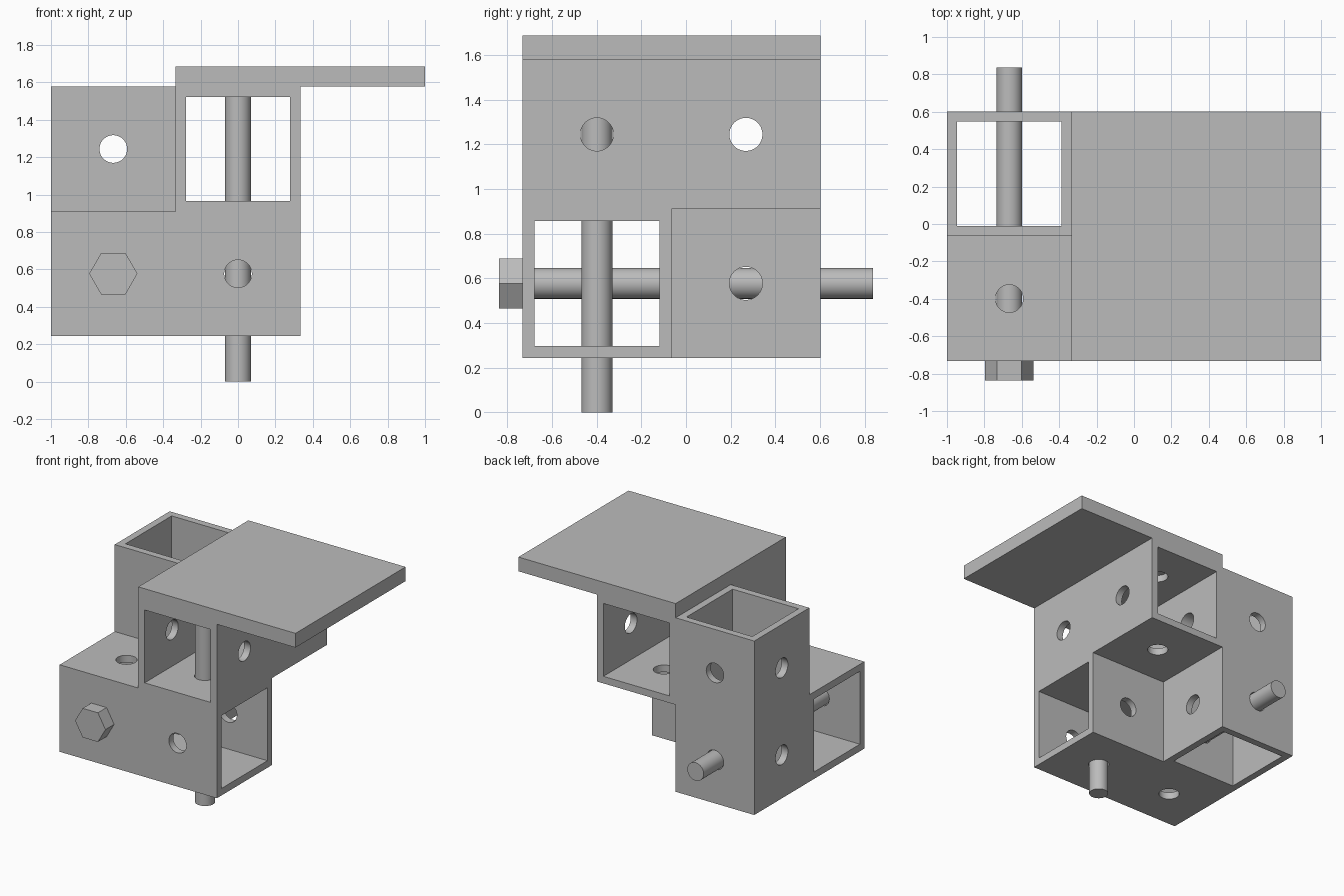
import bpy
import math
from mathutils import Vector

old = bpy.data.objects.get("Cube")
if old:
    bpy.data.objects.remove(old, do_unlink=True)

# One plain grey for everything
GREY = (0.5, 0.5, 0.5, 1)
steel = bpy.data.materials.new("grey steel")
steel.use_nodes = True
steel.diffuse_color = GREY
steel.node_tree.nodes["Principled BSDF"].inputs["Base Color"].default_value = GREY

UNIT = 2 / 3            # tube width
WALL = 0.054
HOLE_R = 0.074
SHAFT_R = 0.069
PLATE = 0.109
X0, Y0, Z0 = -1.0, -0.732, 0.244      # low corner of the tube cluster
X, Y, Z = 0, 1, 2
TURN = {X: (0, math.pi / 2, 0), Y: (math.pi / 2, 0, 0), Z: (0, 0, 0)}


def activate(obj):
    bpy.ops.object.select_all(action='DESELECT')
    obj.select_set(True)
    bpy.context.view_layer.objects.active = obj


def box(name, low, size):
    centre = Vector(low) + Vector(size) / 2
    bpy.ops.mesh.primitive_cube_add(size=1, location=centre)
    obj = bpy.context.object
    obj.name = name
    obj.scale = size
    bpy.ops.object.transform_apply(location=False, rotation=False, scale=True)
    obj.data.materials.append(steel)
    return obj


def rod(name, centre, axis, length, radius, sides=48):
    bpy.ops.mesh.primitive_cylinder_add(vertices=sides, radius=radius, depth=length,
                                        location=centre, rotation=TURN[axis])
    obj = bpy.context.object
    obj.name = name
    obj.data.materials.append(steel)
    return obj


def cut(obj, cutter):
    mod = obj.modifiers.new("cut", 'BOOLEAN')
    mod.operation = 'DIFFERENCE'
    mod.solver = 'EXACT'
    mod.object = cutter
    activate(obj)
    bpy.ops.object.modifier_apply(modifier=mod.name)
    bpy.data.objects.remove(cutter, do_unlink=True)


def smooth(obj):
    activate(obj)
    bpy.ops.object.shade_smooth_by_angle(angle=math.radians(35))


def tube(name, low, axis):
    """Square tube two units long, with cross holes at the centre of each unit."""
    size = Vector((UNIT, UNIT, UNIT))
    size[axis] = 2 * UNIT
    obj = box(name, low, size)

    # Open bore
    margin = Vector((WALL, WALL, WALL))
    margin[axis] = -0.1
    cut(obj, box("bore", Vector(low) + margin, size - 2 * margin))

    # Bolt holes through both pairs of walls
    for step in (0.5, 1.5):
        centre = Vector(low) + Vector((UNIT, UNIT, UNIT)) / 2
        centre[axis] = low[axis] + step * UNIT
        for across in (X, Y, Z):
            if across != axis:
                cut(obj, rod("drill", centre, across, UNIT * 1.3, HOLE_R))
    smooth(obj)
    return obj


# Three interlocking tubes, one along each axis
tube("cross_tube", (X0, Y0, Z0), X)
tube("upper_tube", (X0 + UNIT, Y0, Z0 + UNIT), Y)
tube("upright_tube", (X0, Y0 + UNIT, Z0), Z)

# Flat top plate resting on the upper tube
top = Z0 + 2 * UNIT
box("top_plate", (X0 + UNIT, Y0, top), (2 * UNIT, 2 * UNIT, PLATE))

# Horizontal bolt with hexagonal head on the front
bolt_x, bolt_z = X0 + UNIT / 2, Z0 + UNIT / 2
back_end = 0.837
smooth(rod("horizontal_bolt_shaft", (bolt_x, (Y0 - 0.02 + back_end) / 2, bolt_z),
           Y, back_end - Y0 + 0.02, SHAFT_R))
head = rod("horizontal_bolt_head", (bolt_x, Y0 - 0.0525, bolt_z), Y, 0.105, 0.129, sides=6)
head.rotation_euler = (math.pi / 2, math.pi / 6, 0)

# Vertical bolt, its upper end hidden in the plate
shaft_top = top + PLATE / 2
smooth(rod("vertical_bolt_shaft", (X0 + 1.5 * UNIT, Y0 + UNIT / 2, shaft_top / 2),
           Z, shaft_top, SHAFT_R))
